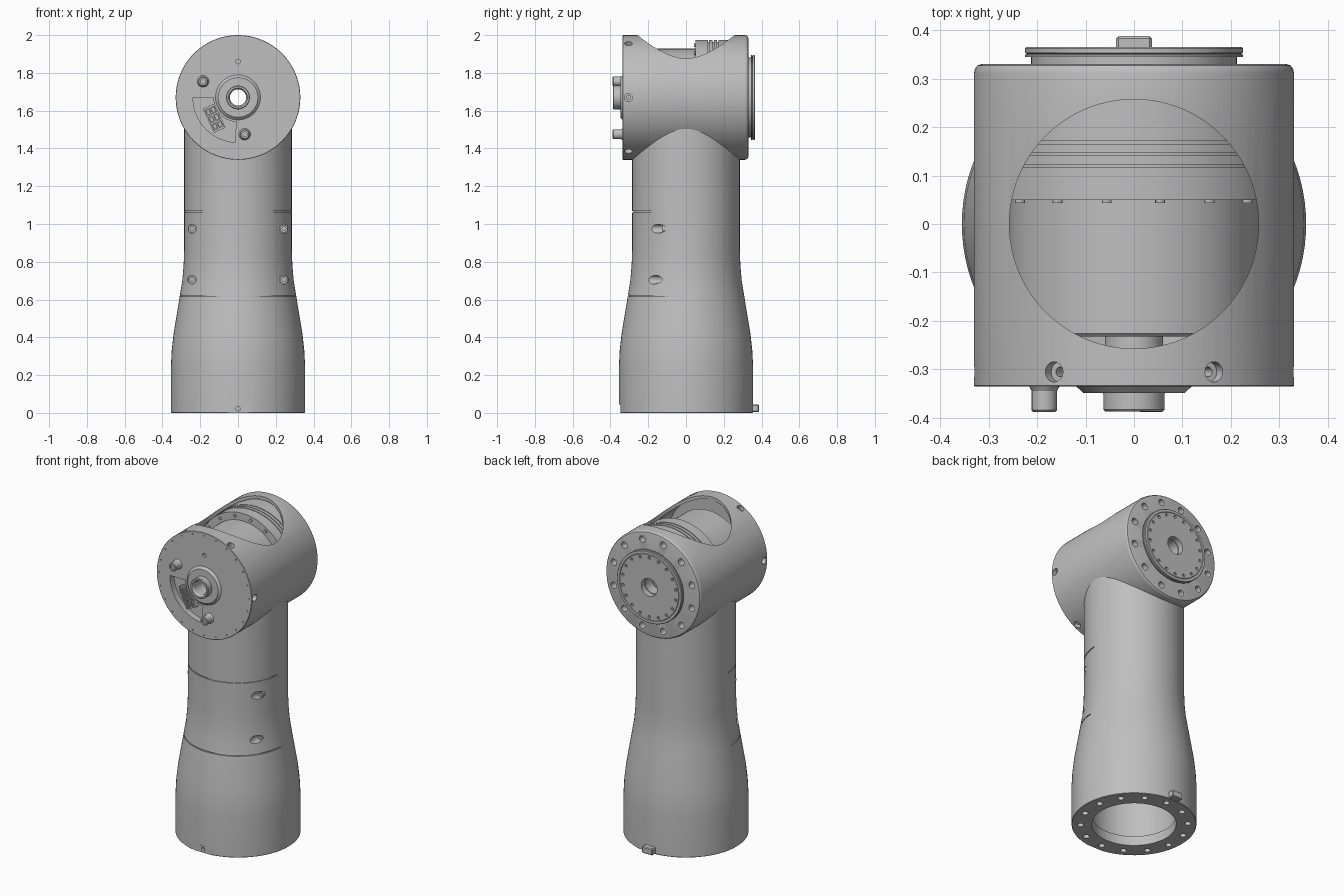
import bpy, bmesh
from math import radians, cos, sin, pi
from mathutils import Matrix, Vector

if "Cube" in bpy.data.objects:
    bpy.data.objects.remove(bpy.data.objects["Cube"], do_unlink=True)

GREY = (0.52, 0.52, 0.52, 1)
metal = bpy.data.materials.new("plain grey metal")
metal.use_nodes = True
metal.diffuse_color = GREY
metal.node_tree.nodes["Principled BSDF"].inputs["Base Color"].default_value = GREY

AXIS_Z = 1.67
Y_AXIS = Matrix.Rotation(radians(-90), 4, 'X')      # local z becomes world y
HEAD = Matrix.Translation((0, 0, AXIS_Z)) @ Y_AXIS


def finish(name, bm, matrix):
    bmesh.ops.recalc_face_normals(bm, faces=bm.faces)
    bm.transform(matrix)
    mesh = bpy.data.meshes.new(name)
    bm.to_mesh(mesh)
    bm.free()
    mesh.materials.append(metal)
    ob = bpy.data.objects.new(name, mesh)
    bpy.context.collection.objects.link(ob)
    return ob


def lathe(name, profile, matrix=Matrix(), seg=96):
    """Spin a closed (radius, height) profile round local z."""
    bm = bmesh.new()
    rings = [[bm.verts.new((r * cos(2 * pi * i / seg), r * sin(2 * pi * i / seg), h))
              for i in range(seg)] for r, h in profile]
    for k, ring in enumerate(rings):
        n = (k + 1) % len(rings)
        if profile[k][0] == 0 and profile[n][0] == 0:
            continue
        for i in range(seg):
            j = (i + 1) % seg
            bm.faces.new((ring[i], ring[j], rings[n][j], rings[n][i]))
    bmesh.ops.remove_doubles(bm, verts=bm.verts, dist=1e-5)
    return finish(name, bm, matrix)


def rod(name, r, h0, h1, matrix=Matrix(), seg=20):
    return lathe(name, [(0, h0), (r, h0), (r, h1), (0, h1)], matrix, seg)


def sector(name, r0, r1, a0, a1, h0, h1, matrix=Matrix(), seg=48):
    """Extruded part of a ring between two angles."""
    bm = bmesh.new()
    angles = [radians(a0 + (a1 - a0) * i / seg) for i in range(seg + 1)]
    pts = [(r0 * cos(a), r0 * sin(a), h0) for a in angles]
    pts += [(r1 * cos(a), r1 * sin(a), h0) for a in reversed(angles)]
    face = bm.faces.new([bm.verts.new(p) for p in pts])
    ext = bmesh.ops.extrude_face_region(bm, geom=[face])["geom"]
    bmesh.ops.translate(bm, vec=(0, 0, h1 - h0),
                        verts=[v for v in ext if isinstance(v, bmesh.types.BMVert)])
    return finish(name, bm, matrix)


def box(name, size, centre, matrix=Matrix(), bevel=0.0):
    bm = bmesh.new()
    bmesh.ops.create_cube(bm, size=1)
    bmesh.ops.scale(bm, vec=size, verts=bm.verts)
    bmesh.ops.translate(bm, vec=centre, verts=bm.verts)
    if bevel:
        bmesh.ops.bevel(bm, geom=list(bm.edges), offset=bevel, segments=1, affect='EDGES')
    return finish(name, bm, matrix)


def around(count, radius, start=0.0):
    """Offsets of evenly spaced points on a circle in local xy."""
    for i in range(count):
        a = radians(start) + 2 * pi * i / count
        yield Matrix.Translation((radius * cos(a), radius * sin(a), 0))


def activate(ob):
    bpy.ops.object.select_all(action='DESELECT')
    ob.select_set(True)
    bpy.context.view_layer.objects.active = ob


def cut(ob, cutters):
    """Subtract a set of separate cutters, then remove them."""
    activate(cutters[0])
    if len(cutters) > 1:
        for c in cutters:
            c.select_set(True)
        bpy.ops.object.join()
    tool = cutters[0]
    tool.hide_render = True
    mod = ob.modifiers.new("cut", 'BOOLEAN')
    mod.operation, mod.solver, mod.object = 'DIFFERENCE', 'EXACT', tool
    activate(ob)
    bpy.ops.object.modifier_apply(modifier=mod.name)
    bpy.data.objects.remove(tool, do_unlink=True)


# Hollow leg: wide foot narrowing to a straight neck
leg = lathe("leg", [
    (0.24, 0), (0.352, 0), (0.355, 0.003), (0.355, 0.25), (0.351, 0.33), (0.341, 0.42),
    (0.308, 0.62), (0.295, 0.7), (0.288, 0.78), (0.285, 0.86), (0.285, 1.55),
    (0.24, 1.55), (0.24, 0.55), (0.25, 0.5), (0.25, 0.06), (0.24, 0.06)])
cut(leg, [rod("saddle_cutter", 0.325, -0.6, 0.6, HEAD, 96)])
cut(leg, [box("foot_flat_cutter", (0.4, 0.1, 0.09), (0, -0.398, 0))])
cut(leg, [sector("seam_cutter", r, 0.4, 183, 357, z - 0.003, z + 0.003)
          for r, z in ((0.279, 1.065), (0.301, 0.618))])

# Cover screws sunk into the front of the leg
screw_spots = [Matrix.Translation((x, 0, z)) @ Y_AXIS
               for x in (-0.243, 0.243) for z in (0.705, 0.975)]
cut(leg, [rod("screw_hole_cutter", 0.023, -0.4, -0.11, m) for m in screw_spots]
    + [rod("foot_pin_cutter", 0.011, -0.4, -0.33, Matrix.Translation((0, 0, 0.022)) @ Y_AXIS)])
for m in screw_spots:
    lathe("cover_screw", [(0.01, -0.105), (0.02, -0.105), (0.02, -0.125), (0.01, -0.125)], m, 20)

# Bolt holes under the foot and the locating lug at the back
cut(leg, [rod("foot_hole_cutter", 0.018, -0.05, 0.04, m) for m in around(14, 0.305, 10)])
box("foot_lug", (0.074, 0.067, 0.041), (0, 0.354, 0.0245), bevel=0.005)

# Head housing: horizontal drum with closed ends and a round opening above and below
housing = lathe("head_housing", [
    (0.05, -0.335), (0.328, -0.335), (0.33, -0.333), (0.33, 0.311), (0.328, 0.32),
    (0.323, 0.327), (0.314, 0.33), (0.05, 0.33), (0.05, 0.262), (0.31, 0.262),
    (0.31, -0.262), (0.05, -0.262)], HEAD)
cut(housing, [rod("opening_cutter", 0.257, 1.2, 2.2, seg=96)])

# Radial screw holes round the front cap
cut(housing, [lathe("radial_hole_cutter",
                    [(0, 0.27), (0.01, 0.27), (0.01, 0.305), (0.021, 0.305), (0.021, 0.36), (0, 0.36)],
                    Matrix.Translation((0, -0.305, AXIS_Z)) @ Matrix.Rotation(radians(30 + 60 * k), 4, 'Y'), 20)
              for k in range(6)])

# Rear bolt circle, front rim dimples, front pin hole and connector pocket
cut(housing, [rod("rear_hole_cutter", 0.02, 0.285, 0.36, HEAD @ m) for m in around(12, 0.28, 15)])
cut(housing, [rod("rim_dimple_cutter", 0.004, -0.35, -0.328, HEAD @ m, 8) for m in around(24, 0.312)]
    + [rod("pin_hole_cutter", 0.012, -0.35, -0.32, HEAD @ Matrix.Translation((0, -0.19, 0)))]
    + [sector("pocket_cutter", 0.13, 0.238, 94, 180, -0.36, -0.297, HEAD)])

# Front hub with a through bore
lathe("front_hub", [
    (0.043, -0.375), (0.05, -0.387), (0.059, -0.387), (0.063, -0.383), (0.063, -0.348),
    (0.105, -0.348), (0.12, -0.334), (0.12, -0.3), (0.06, -0.3), (0.06, -0.23), (0.043, -0.23)], HEAD, 64)

# Two front pegs
for x, z in ((-0.185, 1.755), (0.035, 1.475)):
    lathe("front_peg", [
        (0, -0.3), (0.031, -0.3), (0.031, -0.336), (0.026, -0.344), (0.026, -0.384),
        (0.022, -0.388), (0.013, -0.388), (0.013, -0.38), (0, -0.38)],
        Matrix.Translation((x, 0, z)) @ Y_AXIS, 24)

# Tilted connector with two columns of three cells
tilt = Matrix.Translation((-0.126, 0, 1.56)) @ Matrix.Rotation(radians(-25), 4, 'Y')
box("connector", (0.066, 0.03, 0.14), (0, -0.308, 0), tilt)
for col in (-1, 1):
    for row in (-1, 0, 1):
        cell = box("connector_cell", (0.026, 0.016, 0.036), (col * 0.015, -0.327, row * 0.042), tilt)
        cut(cell, [box("cell_cutter", (0.014, 0.02, 0.022), (col * 0.015, -0.335, row * 0.042), tilt)])

# Drive inside the head: motor body, then a grooved flange
drive = [(0.043, -0.232), (0.252, -0.232), (0.258, -0.226), (0.258, 0.05), (0.305, 0.05)]
for y in (0.12, 0.144, 0.168):
    drive += [(0.305, y - 0.003), (0.293, y - 0.003), (0.293, y + 0.003), (0.305, y + 0.003)]
drive += [(0.305, 0.265), (0.043, 0.265)]
motor = lathe("drive_unit", drive, HEAD)
for m in around(16, 0.282, 11):
    rod("flange_bolt", 0.01, 0.043, 0.06, HEAD @ m, 12)

# Rear output disc
disc = lathe("output_disc", [
    (0.055, 0.3), (0.212, 0.3), (0.212, 0.344), (0.225, 0.344), (0.225, 0.349), (0.22, 0.351),
    (0.225, 0.353), (0.225, 0.362), (0.222, 0.365), (0.207, 0.365), (0.205, 0.362),
    (0.203, 0.365), (0.055, 0.365)], HEAD)
cut(disc, [rod("disc_hole_cutter", 0.009, 0.35, 0.38, HEAD @ m, 12) for m in around(18, 0.186, 10)])

# Smooth round walls, keep machined edges crisp
for ob in list(bpy.context.collection.objects):
    if ob.type == 'MESH' and ob.data.materials and ob.data.materials[0] == metal:
        activate(ob)
        bpy.ops.object.shade_smooth_by_angle(angle=radians(30))
